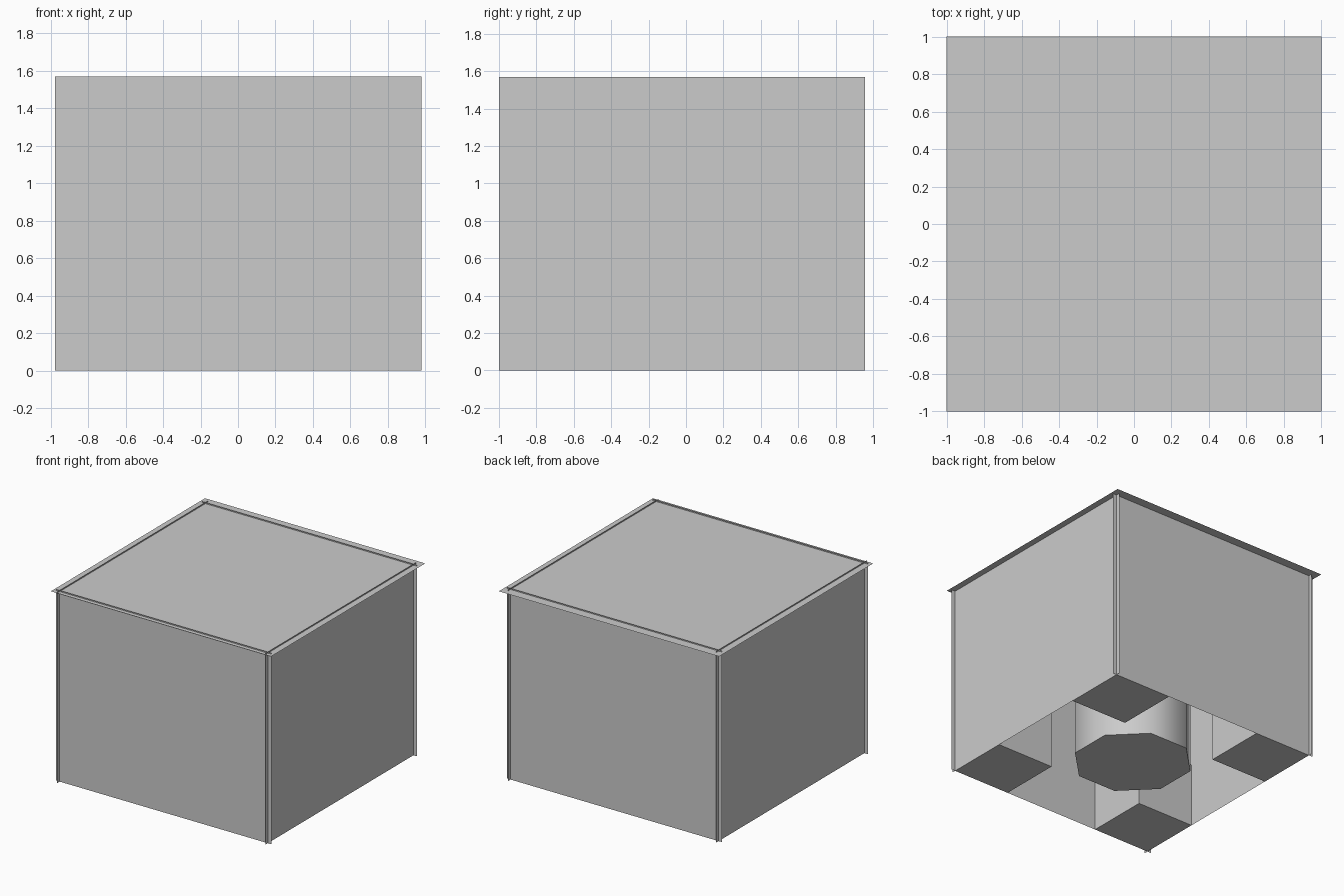
import bpy, math

if "Cube" in bpy.data.objects:
    bpy.data.objects.remove(bpy.data.objects["Cube"])

CX, CY = 0.002, -0.021      # centre of the skirt, slightly forward of the top
OFF, HALF = 0.945, 0.978    # panel distance from centre, panel half width
H, TOP = 1.57, 1.56         # panels rise a touch above the thin top


def plane(name, loc, size, rot=(0, 0, 0)):
    bpy.ops.mesh.primitive_plane_add(size=1, location=loc, rotation=rot)
    ob = bpy.context.object
    ob.name = name
    ob.scale = (size[0], size[1], 1)
    bpy.ops.object.transform_apply(location=False, rotation=True, scale=True)
    return ob


# Thin square top
plane("top_sheet", (0, 0, TOP), (2, 2))

# Four overlapping side panels, facing outwards
for i, side in enumerate(("front", "right", "back", "left")):
    a = i * math.pi / 2
    loc = (CX + OFF * math.sin(a), CY - OFF * math.cos(a), H / 2)
    plane(side + "_panel", loc, (2 * HALF, H), (math.pi / 2, 0, a))

# Four corner blocks, flush with the panels
INNER = 0.43
w = OFF - INNER
for sx, xn in ((-1, "left"), (1, "right")):
    for sy, yn in ((-1, "front"), (1, "back")):
        mid = (OFF + INNER) / 2
        bpy.ops.mesh.primitive_cube_add(
            size=1, location=(CX + sx * mid, CY + sy * mid, 0.2625))
        ob = bpy.context.object
        ob.name = f"{yn}_{xn}_block"
        ob.scale = (w, w, 0.525)
        bpy.ops.object.transform_apply(location=False, rotation=False, scale=True)

# Octagonal centre column with smooth sides
bpy.ops.mesh.primitive_cylinder_add(
    vertices=8, radius=0.455, depth=TOP - 0.005,
    location=(0.008, -0.006, (TOP - 0.005) / 2), rotation=(0, 0, math.pi / 8))
bpy.context.object.name = "centre_column"
bpy.ops.object.shade_smooth_by_angle(angle=math.radians(50))
